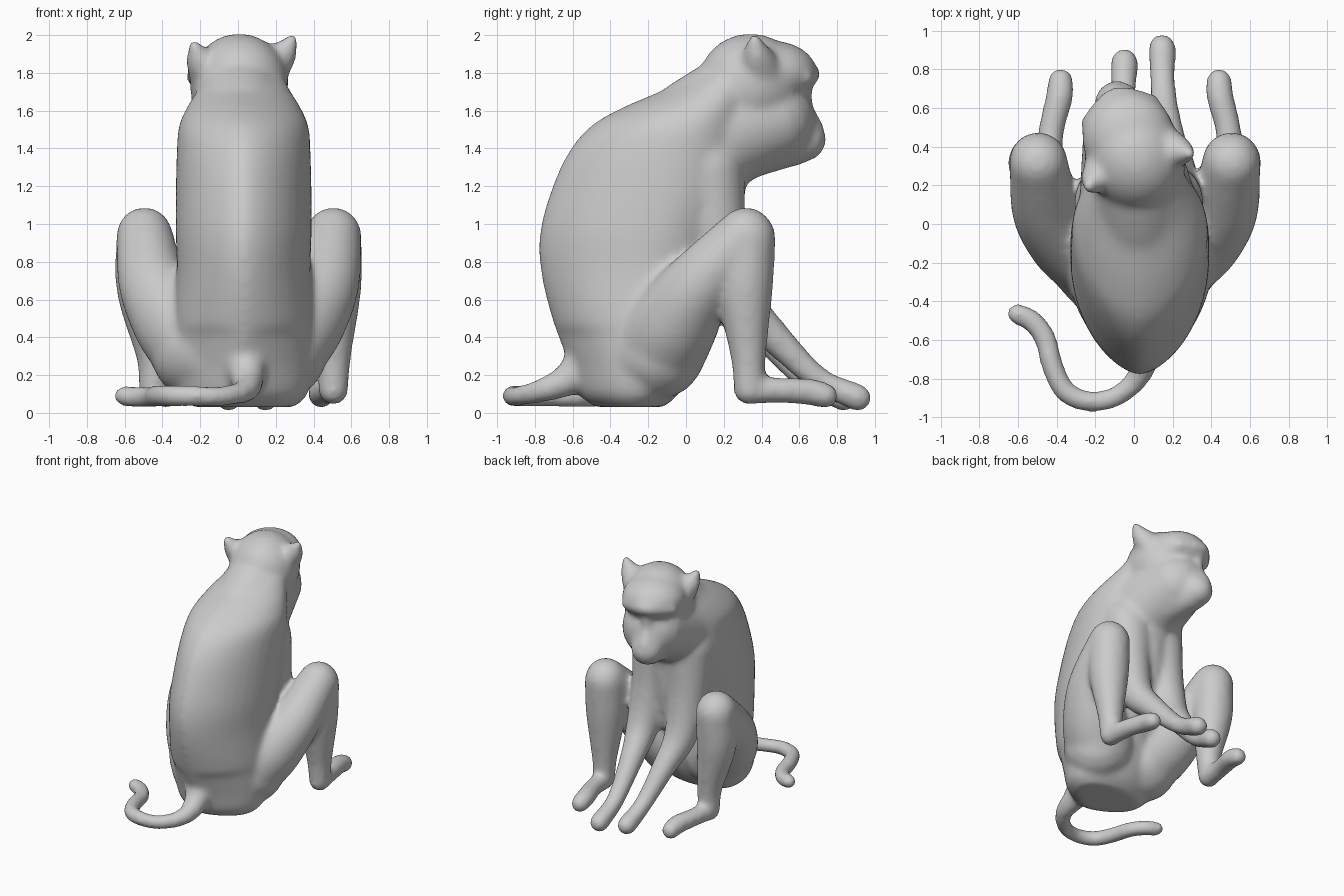
import bpy, bmesh, math
from mathutils import Vector, Quaternion

if "Cube" in bpy.data.objects:
    bpy.data.objects.remove(bpy.data.objects["Cube"])

parts = []


def loft(name, rings):
    """Closed skin over a list of equal-length rings."""
    bm = bmesh.new()
    vs = [[bm.verts.new(p) for p in r] for r in rings]
    n = len(vs[0])
    for a, b in zip(vs, vs[1:]):
        for i in range(n):
            bm.faces.new((a[i], a[(i + 1) % n], b[(i + 1) % n], b[i]))
    bm.faces.new(vs[0][::-1])
    bm.faces.new(vs[-1])
    bmesh.ops.recalc_face_normals(bm, faces=bm.faces)
    me = bpy.data.meshes.new(name)
    bm.to_mesh(me)
    bm.free()
    ob = bpy.data.objects.new(name, me)
    bpy.context.collection.objects.link(ob)
    parts.append(ob)


def spline(rows, steps=6):
    """Catmull-Rom resampling of rows of numbers."""
    v = [Vector(r) for r in rows]
    v = [v[0] * 2 - v[1]] + v + [v[-1] * 2 - v[-2]]
    out = []
    for a, b, c, d in zip(v, v[1:], v[2:], v[3:]):
        for k in range(steps):
            t = k / steps
            out.append((b * 2 + (c - a) * t + (a * 2 - b * 5 + c * 4 - d) * t * t
                        + (b * 3 - a - c * 3 + d) * t ** 3) / 2)
    return out + [v[-2]]


def tube(name, rows, n=20):
    """Round-ended tube through (x, y, z, radius) rows."""
    s = spline(rows)
    pts, rad = [p.to_3d() for p in s], [p[3] for p in s]
    tan = [(pts[min(i + 1, len(pts) - 1)] - pts[max(i - 1, 0)]).normalized()
           for i in range(len(pts))]
    sec = list(zip(pts, rad, tan))
    angs = [math.radians(a) for a in (20, 40, 60, 75, 86)]

    def cap(i, sign):
        return [(pts[i] + tan[i] * sign * rad[i] * math.sin(a), rad[i] * math.cos(a), tan[i])
                for a in angs]
    sec = cap(0, -1)[::-1] + sec + cap(-1, 1)
    q = Vector((0, 0, 1)).rotation_difference(sec[0][2])
    prev, rings = sec[0][2], []
    for p, r, t in sec:
        q = prev.rotation_difference(t) @ q
        prev = t
        rings.append([p + q @ Vector((r * math.cos(2 * math.pi * i / n),
                                      r * math.sin(2 * math.pi * i / n), 0)) for i in range(n)])
    loft(name, rings)


# Head frame: turned a little towards -x
F, S = Vector((-0.31, 0.95, 0)), Vector((0.95, 0.31, 0))


def h(s, f, z, r=None):
    p = Vector((0, 0.36, z)) + S * s + F * f
    return tuple(p) if r is None else (*p, r)


def blob(name, centre, size):
    """Ellipsoid in the head frame."""
    rings = []
    for k in range(1, 24):
        a = math.pi * k / 24
        rings.append([Vector(centre) + S * size[0] * math.sin(a) * math.cos(b)
                      + F * size[1] * math.sin(a) * math.sin(b)
                      + Vector((0, 0, -size[2] * math.cos(a)))
                      for b in (2 * math.pi * i / 28 for i in range(28))])
    loft(name, rings)


# Torso: egg-shaped slices (z, back y, front y, half width), wedge-like at the back
torso = [(0.03, -0.48, -0.12, 0.27), (0.10, -0.57, -0.04, 0.34), (0.25, -0.62, 0.04, 0.37),
         (0.50, -0.71, 0.10, 0.37), (0.75, -0.77, 0.18, 0.355), (0.95, -0.775, 0.24, 0.36),
         (1.15, -0.725, 0.31, 0.36), (1.36, -0.635, 0.33, 0.355), (1.51, -0.515, 0.33, 0.345),
         (1.61, -0.35, 0.35, 0.305), (1.71, -0.12, 0.38, 0.245), (1.80, 0.06, 0.42, 0.20)]
rings = []
for z, back, front, w in spline(torso):
    mid = back + (front - back) * 0.6
    ring = []
    for i in range(40):
        a = 2 * math.pi * i / 40
        sn, cs = math.sin(a), math.cos(a)
        if sn < 0:
            cs = math.copysign(abs(cs) ** (1.5 if z < 0.45 else 1.25), cs)
        ring.append((0.03 + w * cs, mid + sn * ((front - mid) if sn > 0 else (mid - back)), z))
    rings.append(ring)
loft("torso", rings)

# Head and face
tube("neck", [(0.03, 0.0, 1.40, 0.32), (0.0, 0.25, 1.49, 0.28), h(0, 0.08, 1.55, 0.245)], 28)
tube("nape", [(0.03, -0.05, 1.47, 0.24), (0.02, 0.12, 1.585, 0.24), h(0, -0.02, 1.71, 0.245)], 28)
blob("skull", h(0, -0.02, 1.74), (0.26, 0.28, 0.268))
blob("forehead", h(0, 0.10, 1.80), (0.24, 0.24, 0.17))
blob("jaw", h(0, 0.07, 1.53), (0.215, 0.22, 0.25))
tube("brow", [h(-0.17, 0.23, 1.775, 0.045), h(0, 0.315, 1.795, 0.05), h(0.17, 0.23, 1.775, 0.045)])
tube("nose", [h(0, 0.28, 1.79, 0.05), h(0, 0.275, 1.63, 0.05), h(0, 0.32, 1.50, 0.07)])
tube("muzzle", [h(0, 0.12, 1.56, 0.19), h(0, 0.22, 1.49, 0.155), h(0, 0.275, 1.45, 0.122)])
tube("chin", [h(0, 0.02, 1.42, 0.17), h(0, 0.22, 1.425, 0.12)])
for side, lift in ((-1, -0.015), (1, 0.015)):
    tube("ear", [h(side * 0.17, -0.02, 1.81 + lift, 0.11), h(side * 0.23, -0.06, 1.885 + lift, 0.08),
                 h(side * 0.272, -0.085, 1.955 + lift, 0.038)])

# Legs
for side, ankle, toe in ((-1, 0.45, 0.39), (1, 0.50, 0.44)):
    def leg(name, rows):
        tube(name, [(side * x + 0.005, y, z, r) for x, y, z, r in rows], 24)
    leg("thigh", [(0.20, -0.15, 0.34, 0.26), (0.34, -0.05, 0.50, 0.235),
                  (0.455, 0.08, 0.69, 0.185), (0.50, 0.315, 0.94, 0.15)])
    leg("buttock", [(0.10, -0.28, 0.30, 0.25), (0.22, -0.15, 0.32, 0.25)])
    leg("shin", [(0.50, 0.325, 0.93, 0.15), (0.50, 0.312, 0.65, 0.148),
                 (ankle, 0.33, 0.30, 0.095), (ankle, 0.335, 0.12, 0.08)])
    leg("foot", [(ankle, 0.325, 0.12, 0.075), (ankle - 0.02, 0.5, 0.12, 0.068),
                 (toe, 0.66, 0.11, 0.072), (toe - 0.005, 0.74, 0.09, 0.068)])

# Arms reaching forward between the legs
tube("right_arm", [(0.17, 0.12, 1.30, 0.19), (0.185, 0.17, 0.92, 0.155), (0.20, 0.27, 0.62, 0.125),
                   (0.175, 0.45, 0.42, 0.09), (0.15, 0.70, 0.18, 0.067), (0.145, 0.91, 0.08, 0.074)])
tube("left_arm", [(-0.12, 0.12, 1.30, 0.19), (-0.135, 0.17, 0.92, 0.155), (-0.135, 0.26, 0.62, 0.125),
                  (-0.10, 0.42, 0.42, 0.09), (-0.06, 0.64, 0.18, 0.067), (-0.05, 0.835, 0.08, 0.074)])
tube("chest", [(0.03, 0.12, 1.30, 0.2), (0.03, 0.12, 0.95, 0.18), (0.03, 0.10, 0.70, 0.16)])

# Tail curling to the left
tube("tail", [(0.03, -0.50, 0.30, 0.13), (0.05, -0.62, 0.18, 0.09), (0.04, -0.76, 0.12, 0.065),
              (-0.07, -0.88, 0.09, 0.055), (-0.22, -0.92, 0.09, 0.055), (-0.35, -0.87, 0.09, 0.058),
              (-0.42, -0.74, 0.09, 0.058), (-0.46, -0.59, 0.085, 0.058), (-0.53, -0.50, 0.085, 0.058),
              (-0.605, -0.465, 0.09, 0.056)])

# Blend all parts into one smooth skin
bpy.ops.object.select_all(action='DESELECT')
for ob in parts:
    ob.select_set(True)
bpy.context.view_layer.objects.active = parts[0]
bpy.ops.object.join()
body = bpy.context.object
body.name = "seated_monkey"
rm = body.modifiers.new("blend", 'REMESH')
rm.mode, rm.voxel_size, rm.use_smooth_shade = 'VOXEL', 0.018, True
sm = body.modifiers.new("soften", 'SMOOTH')
sm.factor, sm.iterations = 0.5, 18
